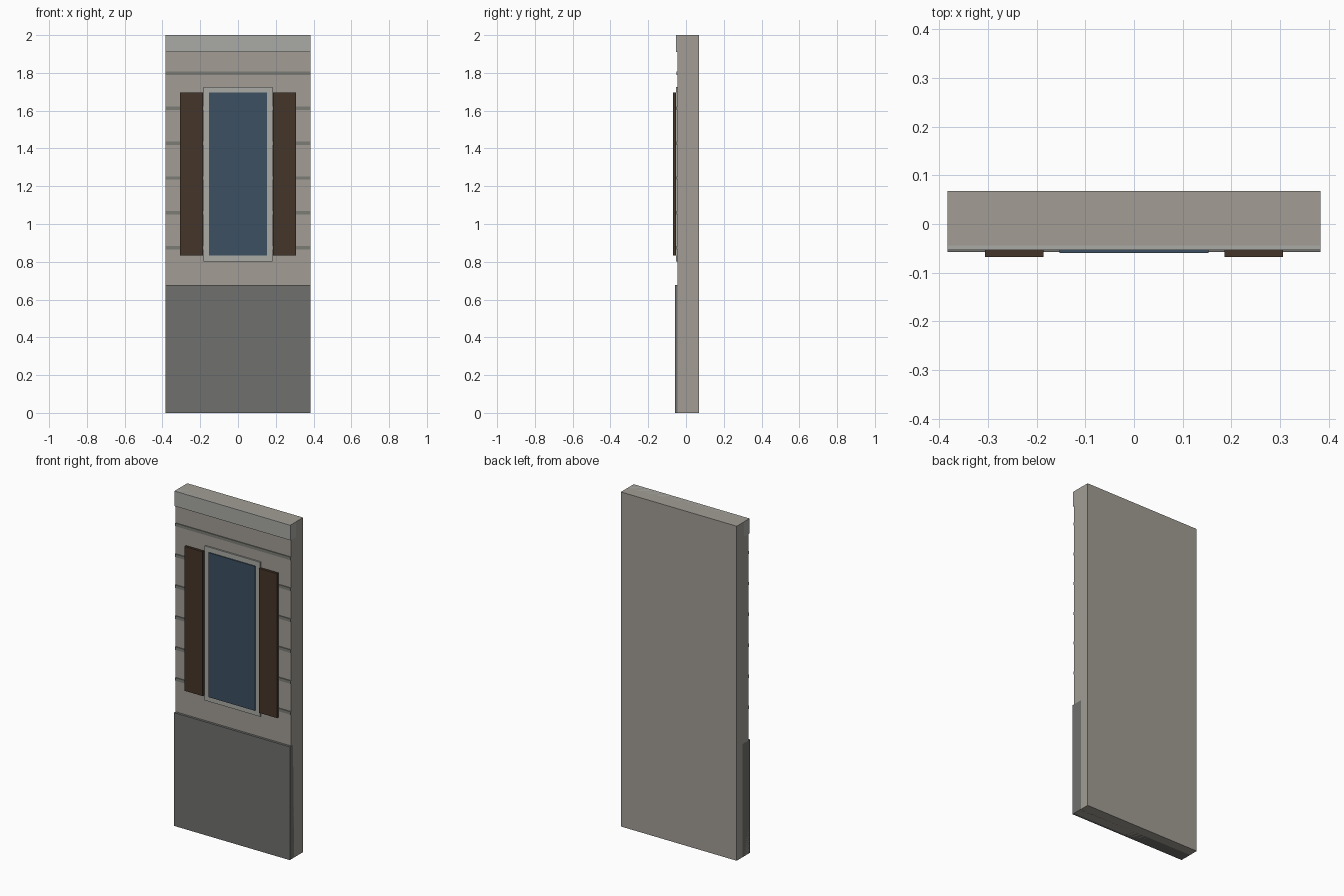
import bpy
import bmesh
from mathutils import Vector

if "Cube" in bpy.data.objects:
    bpy.data.objects.remove(bpy.data.objects["Cube"])


def material(name, rgb):
    m = bpy.data.materials.new(name)
    m.diffuse_color = (*rgb, 1)
    m.use_nodes = True
    m.node_tree.nodes["Principled BSDF"].inputs["Base Color"].default_value = m.diffuse_color
    return m


STONE = material("warm_stone", (0.36, 0.34, 0.30))
TRIM = material("pale_trim", (0.40, 0.40, 0.38))
GROOVE = material("band_grey", (0.20, 0.20, 0.18))
PLINTH = material("dark_stone", (0.16, 0.16, 0.155))
GLASS = material("blue_glass", (0.045, 0.08, 0.12))
WOOD = material("dark_wood", (0.06, 0.035, 0.022))


def box(name, x, y, z, mat):
    """Box from (min, max) ranges on each axis."""
    lo, hi = Vector((x[0], y[0], z[0])), Vector((x[1], y[1], z[1]))
    bm = bmesh.new()
    bmesh.ops.create_cube(bm, size=1)
    bmesh.ops.scale(bm, vec=hi - lo, verts=bm.verts)
    bmesh.ops.translate(bm, vec=(lo + hi) / 2, verts=bm.verts)
    me = bpy.data.meshes.new(name)
    bm.to_mesh(me)
    bm.free()
    me.materials.append(mat)
    ob = bpy.data.objects.new(name, me)
    bpy.context.collection.objects.link(ob)
    return ob


W = 0.383           # half width of the panel
FACE = -0.044       # front plane of the wall

# Wall slab, plinth and cornice
box("wall", (-W, W), (FACE, 0.068), (0, 2), STONE)
box("plinth", (-W, W), (-0.058, 0.012), (0, 0.677), PLINTH)
box("cornice", (-W, W), (-0.053, 0.0), (1.91, 2), TRIM)

# Horizontal siding bands
for i in range(6):
    z = 0.874 + 0.1848 * i
    box(f"band_{i + 1}", (-W, W), (-0.049, FACE + 0.004), (z - 0.009, z + 0.009), GROOVE)

# Window surround and glass
box("window_frame", (-0.183, 0.183), (-0.053, FACE + 0.004), (0.802, 1.725), TRIM)
box("window_glass", (-0.153, 0.153), (-0.060, -0.050), (0.832, 1.695), GLASS)

# Pair of shutters, standing just off the bands
for side, s in (("left", -1), ("right", 1)):
    box(f"shutter_{side}", sorted((s * 0.186, s * 0.306)), (-0.068, -0.053), (0.832, 1.695), WOOD)
